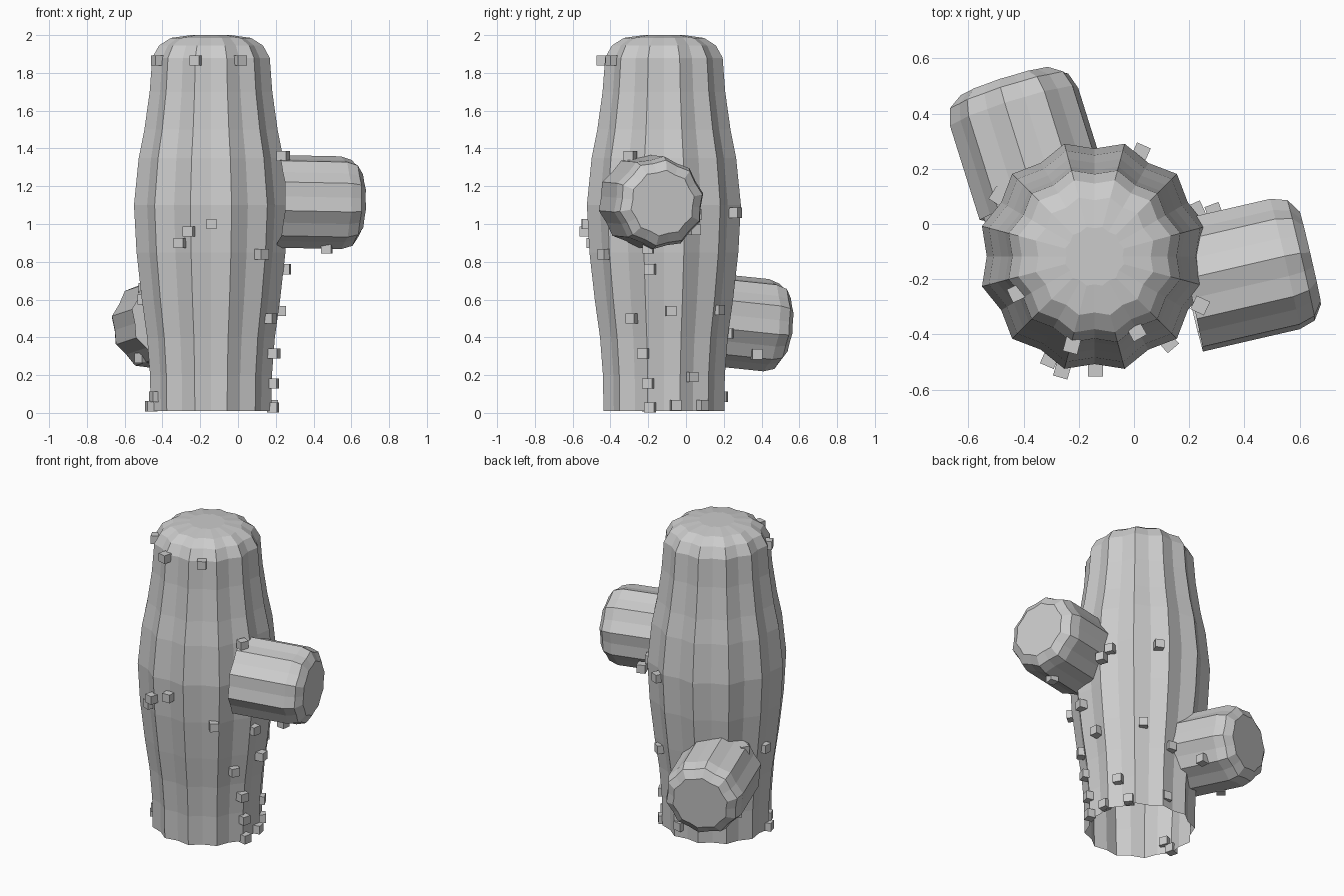
import bpy, bmesh, math
from mathutils import Vector

TRUNK = Vector((-0.143, -0.117, 0))


def ribbed(name, profile, ribs, depth, start=(0, 0, 0), axis=(0, 0, 1), phase=0.0):
    """Loft a star-shaped ring along a (height, radius) profile: open base, closed tip."""
    bm = bmesh.new()
    n = ribs * 2
    rings = []
    for z, r in profile:
        ring = []
        for i in range(n):
            a = phase + math.pi * i / ribs
            rr = r * (1 if i % 2 == 0 else depth)
            ring.append(bm.verts.new((rr * math.cos(a), rr * math.sin(a), z)))
        rings.append(ring)
    for lo, hi in zip(rings, rings[1:]):
        for i in range(n):
            j = (i + 1) % n
            bm.faces.new((lo[i], lo[j], hi[j], hi[i]))
    bm.faces.new(rings[-1])
    me = bpy.data.meshes.new(name)
    bm.to_mesh(me)
    bm.free()
    ob = bpy.data.objects.new(name, me)
    bpy.context.collection.objects.link(ob)
    ob.location = start
    ob.rotation_mode = 'QUATERNION'
    ob.rotation_quaternion = Vector(axis).to_track_quat('Z', 'Y')
    return ob


# Bulging ribbed trunk with a rounded crown
trunk_profile = [(0.01, 0.331), (0.2, 0.334), (0.4, 0.350), (0.6, 0.379), (0.85, 0.408),
                 (1.1, 0.422), (1.35, 0.396), (1.5, 0.365), (1.7, 0.336), (1.88, 0.322),
                 (1.945, 0.285), (1.985, 0.22), (2.0, 0.11)]
trunk = ribbed("trunk", trunk_profile, 12, 0.925, TRUNK, phase=math.radians(15))
trunk.rotation_mode = 'XYZ'
trunk.rotation_euler = (0, 0, 0)

# Two stubby ribbed arms
arm_profile = [(0, 0.247), (0.36, 0.247), (0.42, 0.228), (0.455, 0.175)]
ribbed("upper_arm", arm_profile, 10, 0.93, (0.196, -0.226, 1.12), (0.974, 0.225, -0.02), 0.2)
ribbed("lower_arm", arm_profile, 10, 0.93, (-0.327, 0.083, 0.50), (-0.30, 0.954, -0.1), 0.2)

# Small block spines scattered over trunk and arms
spines = [
    (-0.425, -0.25, 1.865), (-0.225, -0.44, 1.865), (0.01, -0.39, 1.865),
    (0.24, -0.295, 1.36), (0.225, 0.05, 1.05), (0.29, 0.045, 0.97),
    (0.025, 0.26, 1.06), (-0.14, -0.525, 1.00), (-0.26, -0.53, 0.96),
    (-0.305, -0.49, 0.90), (0.125, -0.43, 0.84), (0.47, -0.20, 0.87),
    (0.25, -0.19, 0.76), (0.225, -0.08, 0.54), (0.17, -0.285, 0.50),
    (0.19, -0.225, 0.315), (0.185, -0.20, 0.155), (0.185, -0.19, 0.028),
    (0.18, -0.055, 0.04), (0.11, 0.085, 0.04), (0.145, 0.03, 0.19),
    (0.07, 0.17, 0.545), (-0.09, 0.19, 0.085), (-0.10, 0.22, 0.42),
    (-0.22, 0.375, 0.31), (-0.51, 0.20, 0.29), (-0.49, 0.10, 0.66),
    (-0.505, -0.10, 0.60), (-0.435, -0.23, 0.085), (-0.46, -0.20, 0.035),
]
for k, p in enumerate(spines):
    d = Vector(p) - TRUNK
    bpy.ops.mesh.primitive_cube_add(size=0.054, location=p,
                                    rotation=(0, 0, math.atan2(d.y, d.x)))
    bpy.context.object.name = f"spine_{k + 1}"
